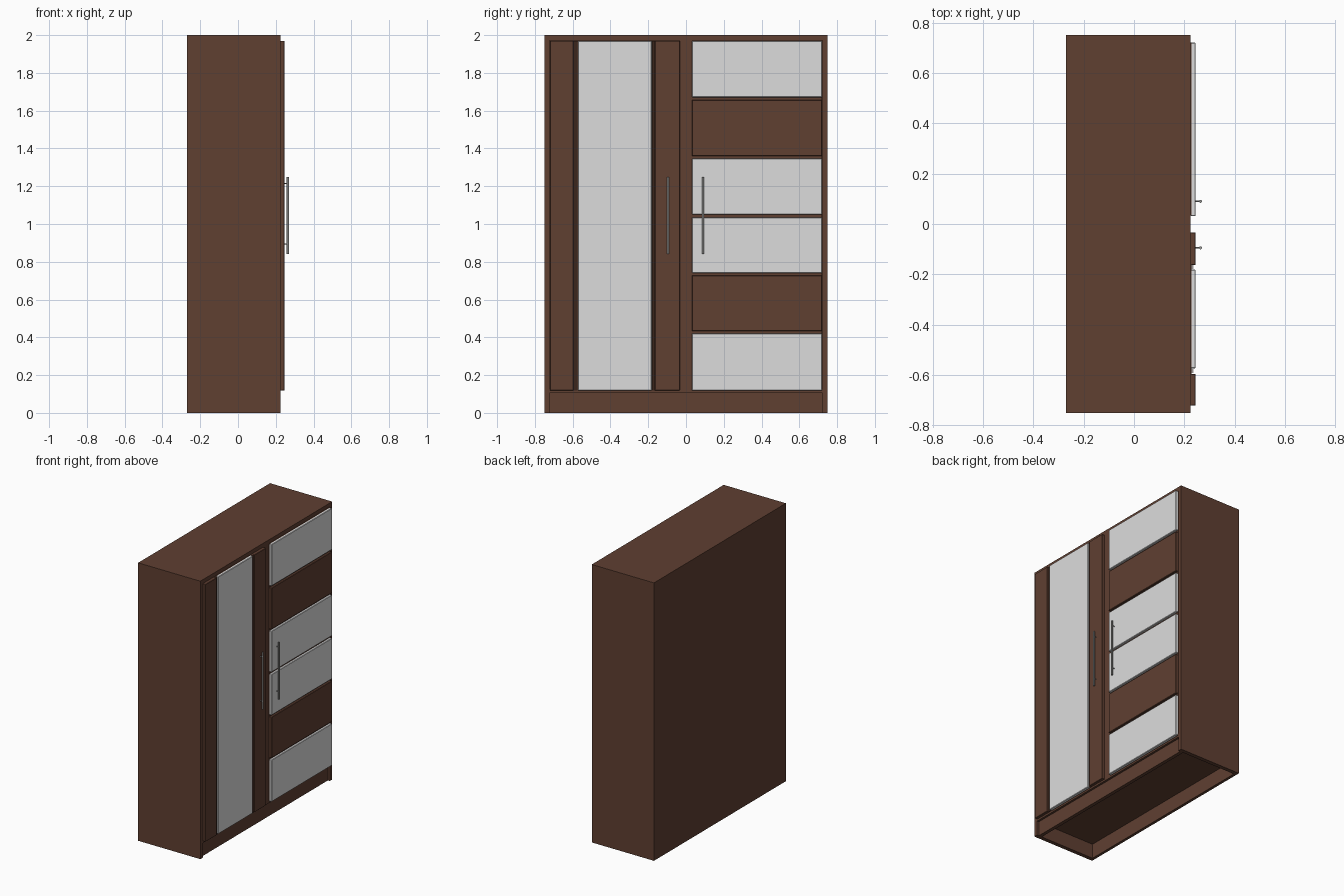
import bpy
from mathutils import Vector

cube = bpy.data.objects.get("Cube")
if cube:
    bpy.data.objects.remove(cube, do_unlink=True)


def material(name, rgb):
    m = bpy.data.materials.new(name)
    m.use_nodes = True
    col = (*rgb, 1)
    m.diffuse_color = col
    m.node_tree.nodes["Principled BSDF"].inputs["Base Color"].default_value = col
    return m


BROWN = material("dark brown wood", (0.115, 0.050, 0.031))
GLASS = material("pale grey mirror", (0.72, 0.72, 0.72))
METAL = material("brushed metal", (0.32, 0.32, 0.31))


def box(name, x, y, z, mat, bevel=0):
    """Box spanning the (low, high) range on each axis."""
    bpy.ops.mesh.primitive_cube_add(size=1)
    o = bpy.context.object
    o.name = name
    lo, hi = Vector((x[0], y[0], z[0])), Vector((x[1], y[1], z[1]))
    for v in o.data.vertices:
        v.co = (lo + hi) / 2 + Vector(a * b for a, b in zip(v.co, hi - lo))
    o.data.materials.append(mat)
    if bevel:
        b = o.modifiers.new("edge", 'BEVEL')
        b.width = bevel
        b.segments = 1
    return o


def rod(name, radius, length, loc, rot=(0, 0, 0)):
    bpy.ops.mesh.primitive_cylinder_add(vertices=16, radius=radius, depth=length,
                                        location=loc, rotation=rot)
    o = bpy.context.object
    o.name = name
    o.data.materials.append(METAL)
    bpy.ops.object.shade_smooth_by_angle()


BACK, FRONT, FACE = -0.27, 0.225, 0.245
HALF, T = 0.75, 0.028
IN = HALF - T

# Carcass
for name, s in (("left_side", 1), ("right_side", -1)):
    box(name, (BACK, FRONT), sorted((s * IN, s * HALF)), (0, 2), BROWN)
box("top_panel", (BACK, FRONT), (-IN, IN), (2 - T, 2), BROWN)
box("bottom_panel", (BACK + 0.02, FRONT), (-IN, IN), (0.105, 0.13), BROWN)
box("back_panel", (BACK, BACK + 0.02), (-IN, IN), (0, 2 - T), BROWN)
box("divider", (BACK + 0.02, FRONT), (-0.035, 0.035), (0.13, 2 - T), BROWN)
box("plinth", (FRONT - 0.04, FRONT - 0.015), (-IN, IN), (0, 0.105), BROWN)

# Right door: wooden stiles around a tall mirror, with ribbed trims
LOW, HIGH = 0.118, 1.97
box("right_door_core", (FRONT - 0.01, FRONT + 0.004), (-0.72, -0.033), (LOW, HIGH), BROWN)
box("outer_stile", (FRONT, FACE), (-0.72, -0.595), (LOW, HIGH), BROWN, 0.002)
box("inner_stile", (FRONT, FACE), (-0.163, -0.033), (LOW, HIGH), BROWN, 0.002)
box("tall_mirror", (FRONT, FACE), (-0.573, -0.181), (LOW, HIGH), GLASS, 0.003)
for i, y in enumerate((-0.590, -0.581, -0.177, -0.169)):
    box(f"trim_rib_{i}", (FRONT, FRONT + 0.012), (y, y + 0.004), (LOW, HIGH), BROWN)

# Left door: alternating mirror and wooden panels
box("left_door_core", (FRONT - 0.01, FRONT + 0.004), (0.033, 0.72), (LOW, HIGH), BROWN)
panels = ((LOW, 0.42, GLASS), (0.433, 0.728, BROWN), (0.741, 1.035, GLASS),
          (1.051, 1.346, GLASS), (1.359, 1.657, BROWN), (1.671, HIGH, GLASS))
for i, (z0, z1, mat) in enumerate(panels):
    kind = "mirror" if mat == GLASS else "wood"
    box(f"left_door_{kind}_{i}", (FRONT, FACE), (0.031, 0.72), (z0, z1), mat, 0.003)

# Bar handles on two posts
for side, y in (("left", 0.09), ("right", -0.095)):
    rod(side + "_handle_bar", 0.006, 0.41, (0.264, y, 1.045))
    for end, z in (("lower", 0.895), ("upper", 1.215)):
        rod(f"{side}_handle_{end}_post", 0.003, 0.024, (0.252, y, z), (0, 1.5708, 0))
